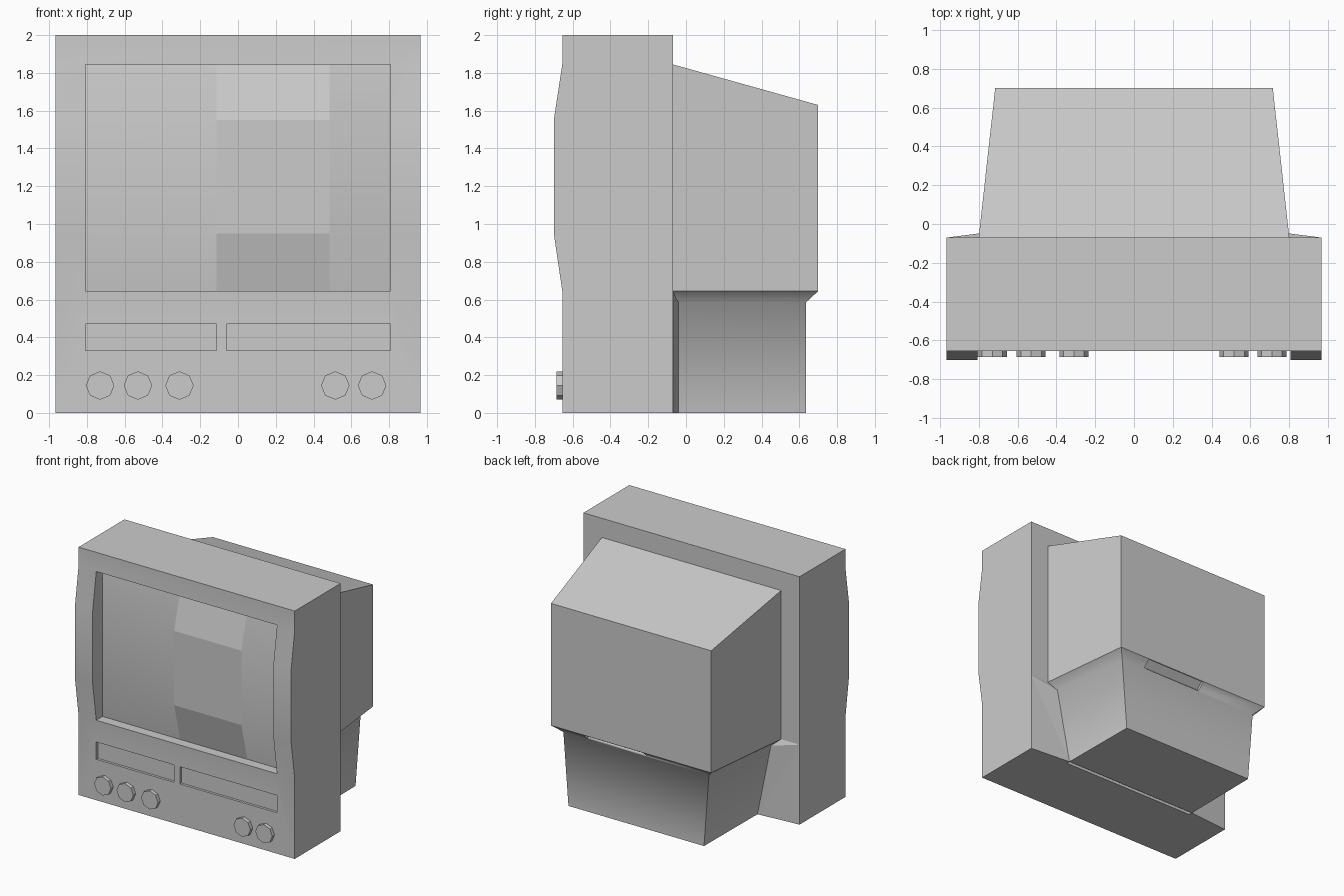
import bpy, bmesh, math
from mathutils import Matrix

if "Cube" in bpy.data.objects:
    bpy.data.objects.remove(bpy.data.objects["Cube"])


def make_object(name, verts, faces, recalc=True):
    mesh = bpy.data.meshes.new(name)
    mesh.from_pydata(verts, [], faces)
    if recalc:
        bm = bmesh.new()
        bm.from_mesh(mesh)
        bmesh.ops.recalc_face_normals(bm, faces=bm.faces)
        bm.to_mesh(mesh)
        bm.free()
    obj = bpy.data.objects.new(name, mesh)
    bpy.context.collection.objects.link(obj)
    return obj


def activate(obj):
    bpy.ops.object.select_all(action='DESELECT')
    obj.select_set(True)
    bpy.context.view_layer.objects.active = obj


def cut_box(target, center, size, tilt=0.0):
    """Carve a box-shaped recess out of the target."""
    bm = bmesh.new()
    bmesh.ops.create_cube(bm, size=1, matrix=Matrix.Translation(center)
                          @ Matrix.Rotation(tilt, 4, 'X') @ Matrix.Diagonal((*size, 1)))
    mesh = bpy.data.meshes.new("cutter")
    bm.to_mesh(mesh)
    bm.free()
    cutter = bpy.data.objects.new("cutter", mesh)
    cutter.hide_render = True
    bpy.context.collection.objects.link(cutter)
    mod = target.modifiers.new("recess", 'BOOLEAN')
    mod.operation, mod.solver, mod.object = 'DIFFERENCE', 'EXACT', cutter
    activate(target)
    bpy.ops.object.modifier_apply(modifier=mod.name)
    bpy.data.objects.remove(cutter)


def cut_span(target, x0, x1, y0, y1, z0, z1):
    cut_box(target, ((x0 + x1) / 2, (y0 + y1) / 2, (z0 + z1) / 2),
            (x1 - x0, y1 - y0, z1 - z0))


# Front casing: bulged side profile extruded across the width
W = 0.965
profile = [(-0.655, 0), (-0.655, 0.645), (-0.70, 0.95), (-0.70, 1.55),
           (-0.655, 1.845), (-0.655, 2), (-0.07, 2), (-0.07, 0)]
n = len(profile)
casing = make_object(
    "front_casing",
    [(x, y, z) for x in (-W, W) for y, z in profile],
    [tuple(range(n)), tuple(range(n, 2 * n))]
    + [(i, (i + 1) % n, n + (i + 1) % n, n + i) for i in range(n)])

# Screen opening and the two shallow control panels
cut_span(casing, -0.807, 0.807, -0.9, -0.55, 0.645, 1.845)
cut_span(casing, -0.807, -0.115, -0.9, -0.635, 0.33, 0.47)
cut_span(casing, -0.06, 0.807, -0.9, -0.635, 0.33, 0.47)
activate(casing)
bpy.ops.object.shade_smooth_by_angle(angle=math.radians(30))

# Screen: 4x4 grid with raised middle, flat centre column and smooth sides
xs, zs = [-0.807, -0.115, 0.485, 0.807], [0.645, 0.95, 1.55, 1.845]
for name, c in (("screen_left", 0), ("screen_centre", 1), ("screen_right", 2)):
    verts = [(xs[i], -0.65 if i in (1, 2) and j in (1, 2) else -0.575, zs[j])
             for j in range(4) for i in (c, c + 1)]
    screen = make_object(name, verts,
                         [(2 * j, 2 * j + 1, 2 * j + 3, 2 * j + 2) for j in range(3)], False)
    for p in screen.data.polygons:
        p.use_smooth = c != 1

# Octagonal knobs
for k, x in enumerate((-0.73, -0.53, -0.31, 0.515, 0.71)):
    bpy.ops.mesh.primitive_cylinder_add(vertices=8, radius=0.075, depth=0.04,
                                        location=(x, -0.665, 0.145),
                                        rotation=(math.pi / 2, 0, 0))
    bpy.context.object.name = f"knob_{k + 1}"

# Rear housing and tapered base: rings of (front x, front y, front z, back x, back y, back z)
rings = [(0.61, -0.04, 0, 0.605, 0.635, 0),
         (0.73, -0.04, 0.585, 0.65, 0.635, 0.585),
         (0.80, -0.07, 0.645, 0.715, 0.70, 0.645),
         (0.80, -0.07, 1.845, 0.715, 0.70, 1.63)]
verts = []
for fx, fy, fz, bx, by, bz in rings:
    verts += [(-fx, fy, fz), (fx, fy, fz), (bx, by, bz), (-bx, by, bz)]
faces = [(0, 1, 2, 3), (12, 13, 14, 15)]
for r in range(3):
    faces += [(4 * r + i, 4 * r + (i + 1) % 4, 4 * r + 4 + (i + 1) % 4, 4 * r + 4 + i)
              for i in range(4)]
housing = make_object("rear_housing", verts, faces)

# Vent recess in the underside chamfer at the back
cut_box(housing, (0.165, 0.667, 0.615), (0.54, 0.075, 0.04), math.radians(45))

# Only the edge between chamfer and base wall is shaded smooth
bm = bmesh.new()
bm.from_mesh(housing.data)
for f in bm.faces:
    f.smooth = f.calc_center_median().z < 0.64 and abs(f.normal.z) < 0.9
for e in bm.edges:
    e.smooth = all(abs(v.co.z - 0.585) < 0.005 for v in e.verts)
bm.to_mesh(housing.data)
bm.free()

# Slanted fillets joining the base to the casing back
for s, side in ((1, "right"), (-1, "left")):
    pts = [(W, -0.07, 0), (0.61, -0.04, 0), (0.73, -0.04, 0.585),
           (0.80, -0.07, 0.645), (W, -0.07, 0.645), (0.61, -0.07, 0)]
    order = [(0, 1, 4), (1, 2, 4), (2, 3, 4), (0, 5, 1)]
    make_object(f"back_fillet_{side}", [(s * x, y, z) for x, y, z in pts],
                [f if s > 0 else f[::-1] for f in order], False)
